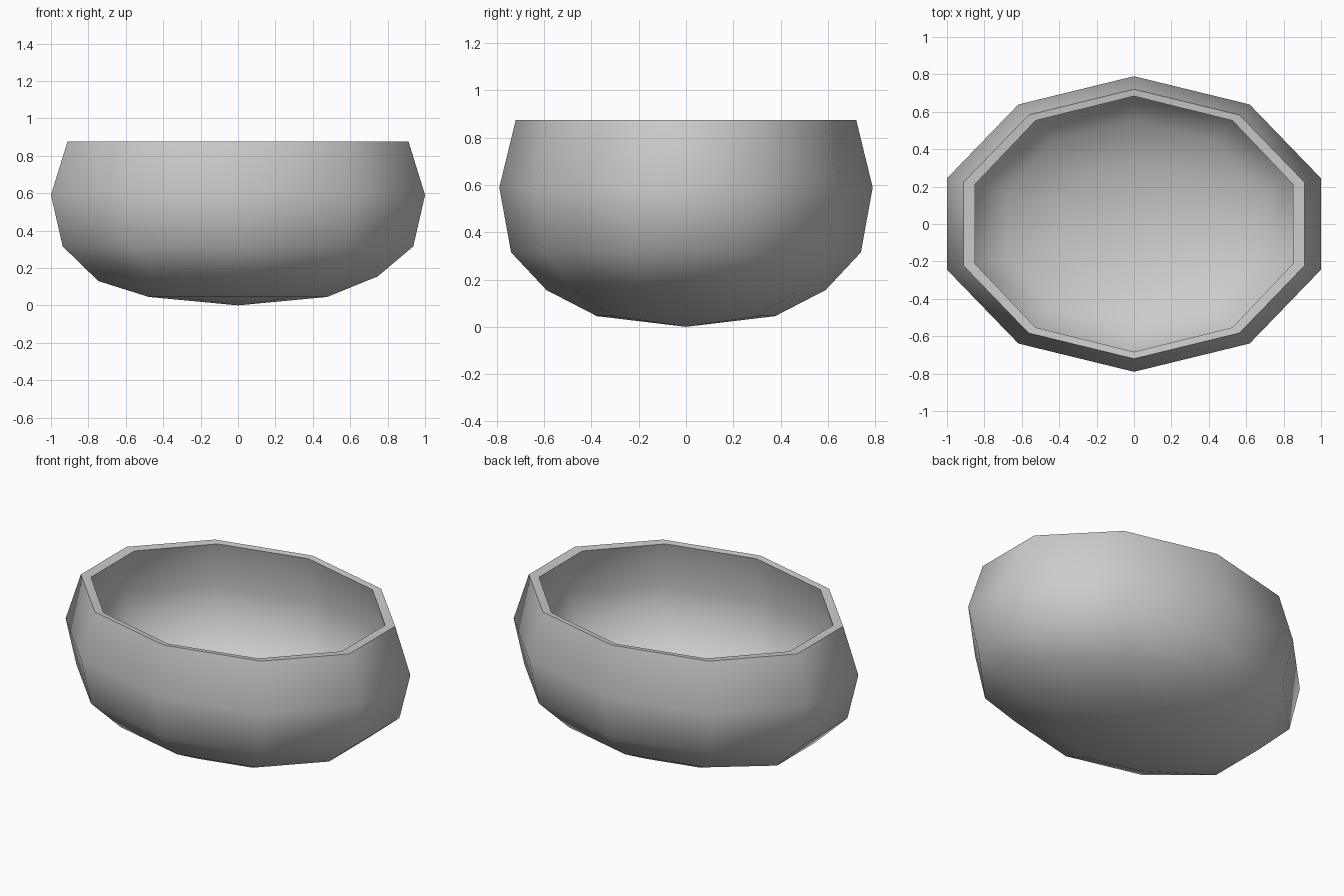
import bpy, bmesh, math

if "Cube" in bpy.data.objects:
    bpy.data.objects.remove(bpy.data.objects["Cube"])

SIDES = 10
RX, RY = 1.0515, 0.79          # ellipse radii giving a 2 unit wide decagon

# (relative radius, height) from the rim down to the lowest ring
OUTER = [(0.912, 0.875), (1.0, 0.59), (0.937, 0.315), (0.747, 0.155), (0.477, 0.045)]
INNER_Z = [0.87, 0.585, 0.335, 0.195, 0.095]

bm = bmesh.new()


def ring(f, z, thin_x=0.0, thin_y=0.0, sag=False):
    verts = []
    for i in range(SIDES):
        a = math.radians(18 + 360 / SIDES * i)
        # the lower left corner droops slightly
        drop = 0.025 if sag and math.cos(a) < -0.9 else 0.0
        verts.append(bm.verts.new(((f * RX - thin_x) * math.cos(a),
                                   (f * RY - thin_y) * math.sin(a), z - drop)))
    return verts


def bridge(a, b):
    for i in range(SIDES):
        j = (i + 1) % SIDES
        bm.faces.new((a[i], a[j], b[j], b[i]))


def cap(r, z):
    pole = bm.verts.new((0, 0, z))
    for i in range(SIDES):
        bm.faces.new((r[i], r[(i + 1) % SIDES], pole))


# outer and inner shells
outer = [ring(f, z, sag=(k == 3)) for k, (f, z) in enumerate(OUTER)]
inner = [ring(f, z, 0.064, 0.037, sag=(k == 3))
         for k, ((f, _), z) in enumerate(zip(OUTER, INNER_Z))]
for shell, bottom in ((outer, 0.0), (inner, 0.05)):
    for a, b in zip(shell, shell[1:]):
        bridge(a, b)
    cap(shell[-1], bottom)

# flat rim
bridge(outer[0], inner[0])

bmesh.ops.recalc_face_normals(bm, faces=bm.faces[:])
mesh = bpy.data.meshes.new("bowl")
bm.to_mesh(mesh)
bm.free()
bowl = bpy.data.objects.new("bowl", mesh)
bpy.context.collection.objects.link(bowl)

# smooth walls, crisp rim
bpy.context.view_layer.objects.active = bowl
bowl.select_set(True)
bpy.ops.object.shade_smooth_by_angle(angle=math.radians(60))
